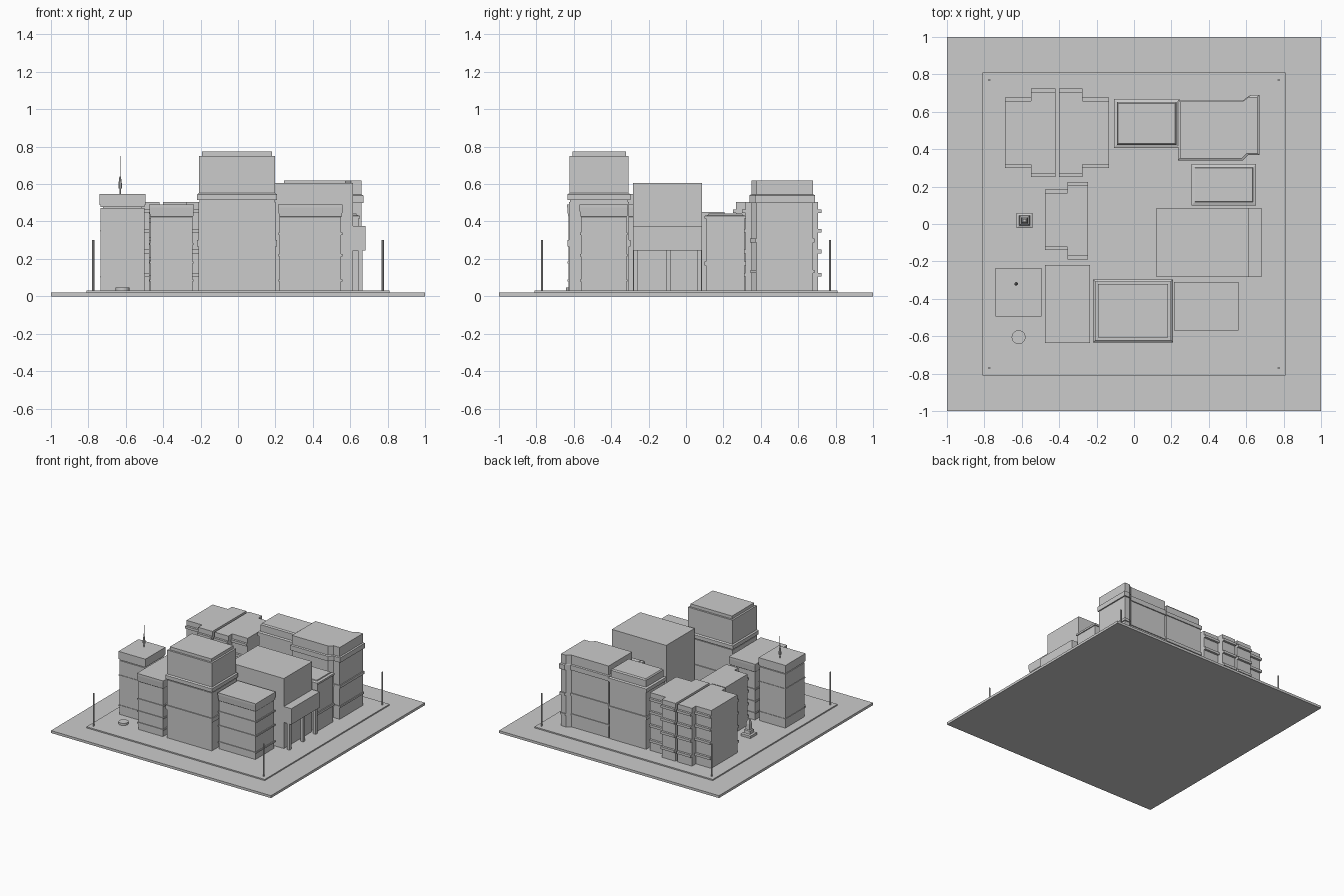
import bpy, bmesh, math

cube = bpy.data.objects.get("Cube")
if cube:
    bpy.data.objects.remove(cube, do_unlink=True)

GROUND = 0.03

grey = bpy.data.materials.new("plain grey")
grey.use_nodes = True
colour = (0.6, 0.6, 0.6, 1)
grey.diffuse_color = colour
grey.node_tree.nodes["Principled BSDF"].inputs["Base Color"].default_value = colour


def rect(x0, x1, y0, y1):
    return [(x0, y0), (x1, y0), (x1, y1), (x0, y1)]


def circle(x, y, r, n):
    steps = [2 * math.pi * (i + 0.5) / n for i in range(n)]
    return [(x + r * math.cos(a), y + r * math.sin(a)) for a in steps]


def loft(name, outline, levels):
    """Stack an outline through (height, outward growth) levels."""
    xs, ys = zip(*outline)
    cx, cy = (min(xs) + max(xs)) / 2, (min(ys) + max(ys)) / 2
    hx, hy = max(xs) - cx, max(ys) - cy
    bm = bmesh.new()
    rings = []
    for z, grow in levels:
        rings.append([bm.verts.new((cx + (x - cx) * (hx + grow) / hx,
                                    cy + (y - cy) * (hy + grow) / hy, z))
                      for x, y in outline])
    n = len(outline)
    for low, high in zip(rings, rings[1:]):
        for i in range(n):
            j = (i + 1) % n
            bm.faces.new((low[i], low[j], high[j], high[i]))
    bm.faces.new(rings[0][::-1])
    bm.faces.new(rings[-1])
    mesh = bpy.data.meshes.new(name)
    bm.to_mesh(mesh)
    bm.free()
    mesh.materials.append(grey)
    obj = bpy.data.objects.new(name, mesh)
    bpy.context.collection.objects.link(obj)
    return obj


def box(name, x0, x1, y0, y1, z0, z1):
    return loft(name, rect(x0, x1, y0, y1), [(z0, 0), (z1, 0)])


def banded(bands, wall=0.0):
    """Levels for a wall with projecting bands given as (bottom, top, growth)."""
    levels = [(GROUND, wall)]
    for z0, z1, grow in bands:
        levels += [(z0, wall), (z0, grow), (z1, grow), (z1, wall)]
    return levels


def ledge_block(name, x0, x1, y0, y1, top, ledges, depth=0.018):
    """Block whose floor ledges project from its front and back."""
    box(name, x0, x1, y0 + depth, y1 - depth, GROUND, top)
    for i, z in enumerate(ledges):
        box(f"{name}_ledge_{i}", x0, x1, y0, y1, z - 0.01, z + 0.01)


# Ground and raised pavement
box("ground_plate", -1, 1, -1, 1, 0, 0.02)
box("pavement", -0.81, 0.81, -0.81, 0.81, 0.02, GROUND)

# Corner tower with antenna
loft("corner_tower", rect(-0.735, -0.5, -0.49, -0.24),
     banded([(0.1, 0.108, 0.004), (0.347, 0.355, 0.004), (0.472, 0.478, -0.012)])
     + [(0.487, 0), (0.487, 0.005), (0.548, 0.005)])
loft("antenna", circle(-0.63, -0.32, 0.01, 8),
     [(0.545, -0.006), (0.577, -0.006), (0.577, 0), (0.6, 0),
      (0.64, -0.005), (0.64, -0.007), (0.75, -0.008)])

# Two low front blocks with flared cornices
for name, x0, x1, y0, y1, floors in (
        ("front_left_block", -0.475, -0.235, -0.635, -0.22, (0.085, 0.18, 0.28)),
        ("front_right_block", 0.215, 0.56, -0.57, -0.31, (0.085, 0.22, 0.335))):
    loft(name, rect(x0, x1, y0, y1),
         banded([(z - 0.006, z + 0.006, -0.002) for z in floors], -0.008)
         + [(0.425, -0.008), (0.43, -0.004), (0.475, 0), (0.492, 0)])

# Tall front tower
loft("tall_tower", rect(-0.21, 0.2, -0.625, -0.305),
     banded([(0.267, 0.3, 0.008)])
     + [(0.505, 0), (0.505, -0.005), (0.515, -0.005), (0.515, 0.008), (0.545, 0.008),
        (0.553, -0.002), (0.75, -0.002), (0.75, -0.017), (0.775, -0.017)])

# Large hall with an overhang on columns
box("hall", 0.12, 0.615, -0.283, 0.085, GROUND, 0.605)
box("hall_overhang", 0.61, 0.683, -0.283, 0.085, 0.245, 0.375)
for i, y in enumerate((-0.27, -0.093, 0.07)):
    box(f"hall_column_{i}", 0.642, 0.666, y - 0.012, y + 0.012, GROUND, 0.245)

# Side building and back building with chamfered roofs
loft("side_building", rect(0.315, 0.645, 0.108, 0.312),
     banded([(0.165, 0.185, 0.008)])
     + [(0.415, 0), (0.415, 0.008), (0.43, 0.008), (0.435, -0.01), (0.442, -0.012)])
loft("back_building", rect(-0.1, 0.235, 0.415, 0.66),
     banded([(0.275, 0.3, 0.008)])
     + [(0.5, 0), (0.5, 0.008), (0.53, 0.008), (0.535, -0.008),
        (0.59, -0.008), (0.6, -0.015)])

# Back corner building with an angled end bay
corner = [(0.245, 0.35), (0.575, 0.35), (0.605, 0.378), (0.66, 0.378),
          (0.66, 0.68), (0.615, 0.68), (0.58, 0.655), (0.245, 0.655)]
loft("back_corner_building", corner,
     banded([(0.125, 0.14, 0.006), (0.288, 0.31, 0.008)])
     + [(0.5, 0), (0.5, 0.01), (0.54, 0.01), (0.545, 0), (0.62, 0)])

# Twin apartments at the back and one behind the square
high = (0.115, 0.24, 0.35, 0.455)
low = (0.1, 0.2, 0.305, 0.405)
ledge_block("apartment_a_wing", -0.69, -0.55, 0.3, 0.675, 0.505, high)
ledge_block("apartment_a_bay", -0.55, -0.42, 0.25, 0.725, 0.505, high)
ledge_block("apartment_b_bay", -0.4, -0.275, 0.25, 0.725, 0.505, high)
ledge_block("apartment_b_wing", -0.275, -0.135, 0.3, 0.675, 0.505, high)
ledge_block("apartment_c_wing", -0.475, -0.355, -0.14, 0.185, 0.45, low)
ledge_block("apartment_c_bay", -0.355, -0.245, -0.19, 0.225, 0.45, low)

# Monument, fountain and corner lamp poles
loft("monument", rect(-0.628, -0.543, -0.022, 0.06),
     [(GROUND, 0), (0.05, 0), (0.055, -0.014), (0.08, -0.016), (0.085, -0.024),
      (0.13, -0.026), (0.165, -0.034)])
loft("fountain", circle(-0.617, -0.605, 0.037, 32), [(GROUND, 0), (0.047, 0)])
for side_x in (-1, 1):
    for side_y in (-1, 1):
        loft("lamp_pole", circle(0.774 * side_x, 0.77 * side_y, 0.006, 8),
             [(GROUND, 0), (0.3, 0)])
